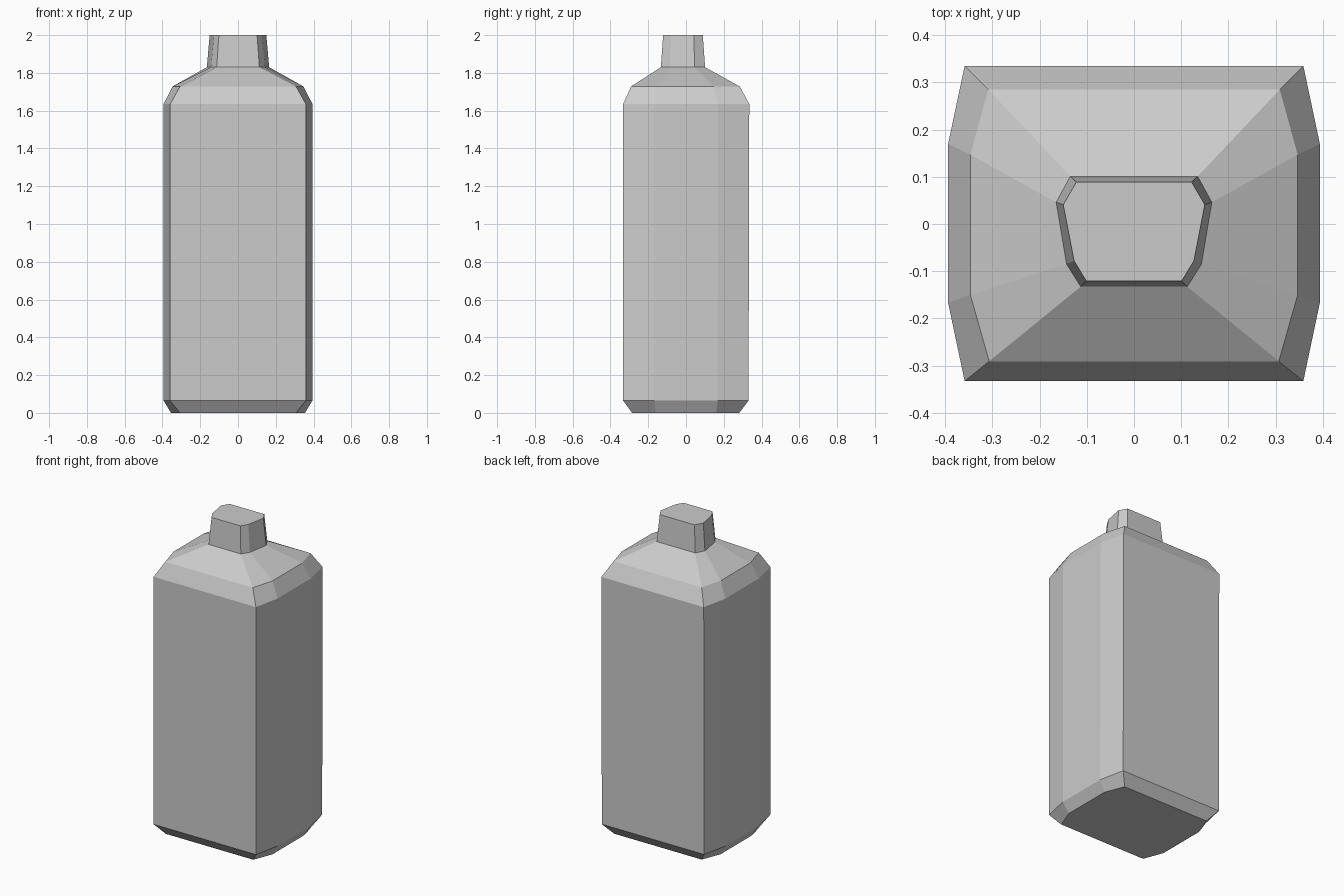
import bpy, bmesh

if "Cube" in bpy.data.objects:
    bpy.data.objects.remove(bpy.data.objects["Cube"])

# Each level: z, then the right half of the eight-sided outline from front to back
levels = [
    (0.00, [(0.307, -0.285), (0.355, -0.16), (0.355, 0.16), (0.307, 0.282)]),     # base
    (0.065, [(0.359, -0.333), (0.394, -0.167), (0.394, 0.167), (0.359, 0.331)]),  # lower edge
    (1.635, [(0.359, -0.333), (0.394, -0.167), (0.394, 0.170), (0.359, 0.335)]),  # upper edge
    (1.728, [(0.307, -0.291), (0.347, -0.15), (0.347, 0.147), (0.309, 0.285)]),   # shoulder
    (1.83, [(0.113, -0.133), (0.143, -0.085), (0.165, 0.046), (0.135, 0.101)]),   # neck base
    (2.00, [(0.101, -0.121), (0.127, -0.078), (0.150, 0.041), (0.122, 0.089)]),   # neck top
]


def loft(name, levels):
    """Skin mirrored outlines into a closed solid."""
    bm = bmesh.new()
    rings = []
    for z, half in levels:
        outline = half + [(-x, y) for x, y in reversed(half)]
        rings.append([bm.verts.new((x, y, z)) for x, y in outline])
    n = len(rings[0])
    for a, b in zip(rings, rings[1:]):
        for i in range(n):
            j = (i + 1) % n
            bm.faces.new((a[i], a[j], b[j], b[i]))
    bm.faces.new(rings[0][::-1])
    bm.faces.new(rings[-1])
    bmesh.ops.recalc_face_normals(bm, faces=bm.faces)
    mesh = bpy.data.meshes.new(name)
    bm.to_mesh(mesh)
    bm.free()
    obj = bpy.data.objects.new(name, mesh)
    bpy.context.collection.objects.link(obj)
    return obj


# Bottle with bevelled base, sloped shoulder and tapered neck
loft("bottle", levels)
